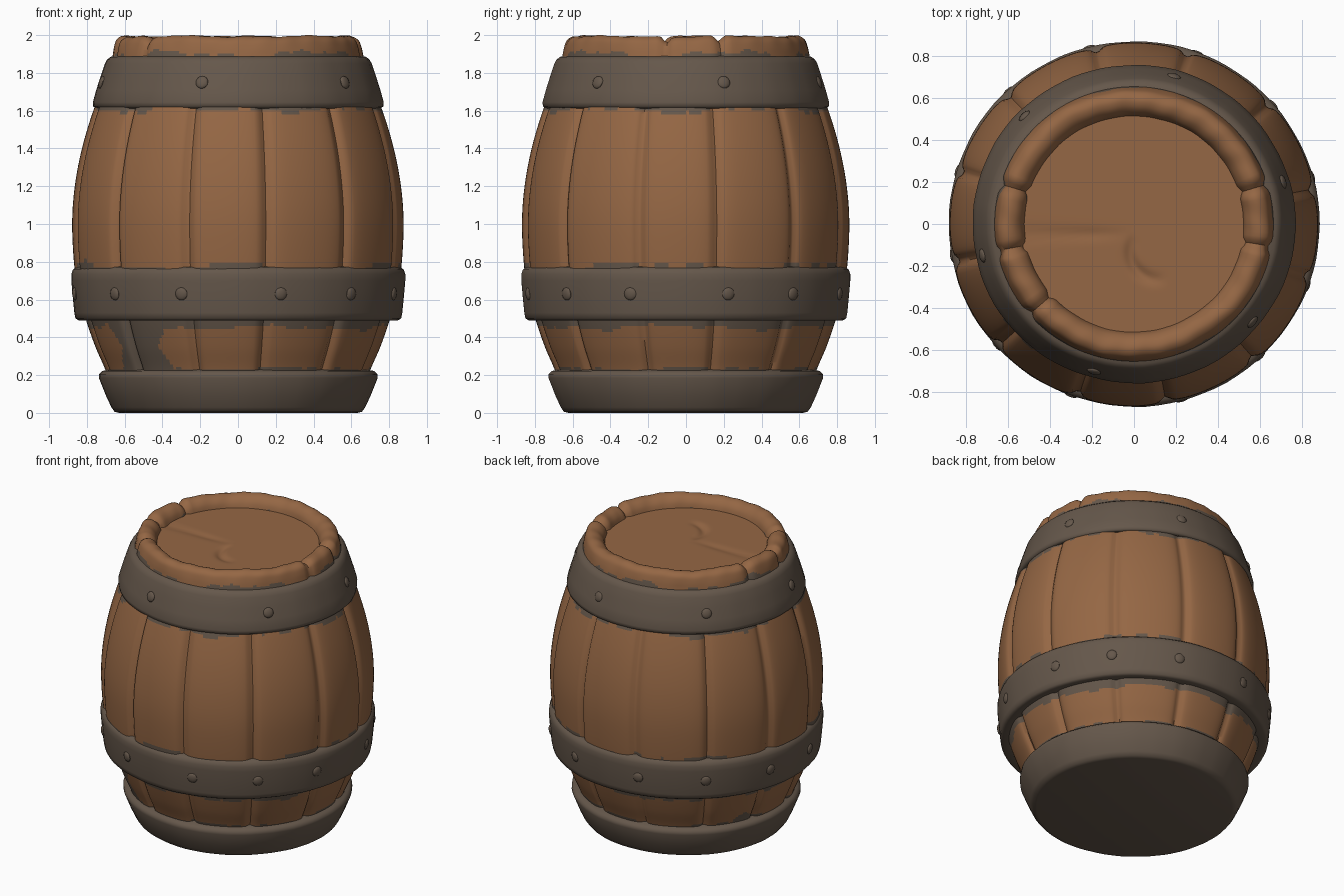
import bpy, bmesh, math, random
from mathutils import Vector

if "Cube" in bpy.data.objects:
    bpy.data.objects.remove(bpy.data.objects["Cube"])

random.seed(4)
YS = 0.985  # barrel is very slightly oval


def material(name, rgb):
    m = bpy.data.materials.new(name)
    m.diffuse_color = (*rgb, 1)
    m.use_nodes = True
    m.node_tree.nodes["Principled BSDF"].inputs["Base Color"].default_value = m.diffuse_color
    return m


WOOD = material("brown wood", (0.30, 0.135, 0.058))
IRON = material("dull grey iron", (0.130, 0.096, 0.070))


def finish(name, bm, mats, angle=50):
    bmesh.ops.recalc_face_normals(bm, faces=bm.faces[:])
    me = bpy.data.meshes.new(name)
    bm.to_mesh(me)
    bm.free()
    for m in mats:
        me.materials.append(m)
    me.shade_smooth()
    me.set_sharp_from_angle(angle=math.radians(angle))
    ob = bpy.data.objects.new(name, me)
    bpy.context.collection.objects.link(ob)
    return ob


def spline(pts, n):
    """Smooth curve through the points, n steps per span."""
    p = [Vector(q) for q in pts]
    p = [2 * p[0] - p[1]] + p + [2 * p[-1] - p[-2]]
    out = []
    for a, b, c, d in zip(p, p[1:], p[2:], p[3:]):
        for k in range(n):
            t = k / n
            out.append(0.5 * (2 * b + (c - a) * t + (2 * a - 5 * b + 4 * c - d) * t * t
                              + (3 * b - a - 3 * c + d) * t ** 3))
    return out + [p[-2]]


def lathe(name, profile, segs, mats, shape=None, paint=None, angle=50):
    """Spin an (r, z) profile; shape bends each point, paint picks a colour."""
    bm = bmesh.new()
    rings = []
    for r, z in profile:
        ring = []
        for i in range(segs):
            t = 2 * math.pi * i / segs
            rr, zz = shape(r, z, math.degrees(t)) if shape else (r, z)
            ring.append(bm.verts.new((rr * math.cos(t), rr * math.sin(t) * YS, zz)))
        rings.append(ring)
    for a, b in zip(rings, rings[1:]):
        for i in range(segs):
            j = (i + 1) % segs
            f = bm.faces.new((a[i], a[j], b[j], b[i]))
            if paint:
                c = f.calc_center_median()
                f.material_index = paint(c.z, math.degrees(math.atan2(c.y, c.x)) % 360)
    if profile[0][0] < 0.01 or profile[-1][0] < 0.01:
        bmesh.ops.remove_doubles(bm, verts=bm.verts[:], dist=1e-4)
    return finish(name, bm, mats, angle)


def gap(a, b):
    return abs((a - b + 180) % 360 - 180)


def wobble(t, seed):
    """Repeating ragged noise around the barrel, about -1..1."""
    a = math.radians(t)
    return (0.45 * math.sin(5 * a + seed) + 0.35 * math.sin(11 * a + 2.3 * seed)
            + 0.25 * math.sin(29 * a + 4.1 * seed))


# Staves: bulging wood wall with twelve uneven joints
joints = [11, 42, 73, 102, 134, 163, 192, 222, 252, 280, 311, 343]
swell = [random.uniform(-0.006, 0.004) for _ in joints]


def stave_shape(r, z, t):
    k = max((i for i, j in enumerate(joints) if j <= t), default=len(joints) - 1)
    d = min(gap(t, j) for j in joints)
    groove = 0.024 * math.exp(-(d / 1.5) ** 2)
    soft = 0.008 * math.exp(-(d / 4) ** 2)
    return r + swell[k] * min(1, d / 3) - groove - soft, z


def spill(z, t):
    """Iron colour strays a little onto the wood beside each hoop."""
    low = 0.235 + 0.015 * wobble(t, 1)
    if 150 < t < 245:
        low += 0.05 * max(0, wobble(t, 7))
    under = 0.45 + 0.02 * wobble(t, 2)
    over = 0.775 + 0.03 * wobble(t, 3)
    below_top = 1.605 + 0.03 * wobble(t, 5)
    above_top = 1.90 + 0.03 * wobble(t, 6)
    patch = z < 0.5 and gap(t, 226) < 10 + 45 * abs(z - 0.35)
    grey = z < low or under < z < over or below_top < z < above_top or patch
    return 1 if grey else 0


wall = [(0.66, 0.10), (0.705, 0.23), (0.757, 0.35), (0.806, 0.49), (0.842, 0.62),
        (0.868, 0.77), (0.880, 1.0), (0.866, 1.2), (0.828, 1.4), (0.768, 1.6),
        (0.705, 1.75), (0.667, 1.87)]
lathe("staves", spline(wall, 9), 288, [WOOD, IRON], stave_shape, spill)

# Rim: rounded wooden lip with a few cracks and a worn, wavy top
cracks = [17, 163, 192, 221, 350]


def rim_shape(r, z, t):
    d = min(gap(t, c) for c in cracks)
    cut = math.exp(-(d / 2.0) ** 2)
    top = max(0, (z - 1.9) / 0.09)
    r += 0.008 * wobble(t, 4) * top + (0.59 - r) * 0.25 * cut
    return r, z - top * (0.028 * cut + 0.006 * (1 + wobble(t, 9)))


lip = [(0.672, 1.84), (0.664, 1.89), (0.654, 1.94), (0.638, 1.98), (0.605, 2.0),
       (0.568, 1.992), (0.54, 1.965), (0.525, 1.93), (0.515, 1.88)]
lathe("rim", spline(lip, 4), 192, [WOOD, IRON], rim_shape,
      lambda z, t: 1 if z < 1.90 + 0.03 * wobble(t, 6) else 0)


# Lid: sunken disc with a small curled scar and a faint plank step
def lid_shape(r, z, t):
    x, y = r * math.cos(math.radians(t)), r * math.sin(math.radians(t))
    dx, dy = x - 0.12, y + 0.13
    a = math.degrees(math.atan2(dy, dx)) % 360
    if 150 < a < 285:
        fade = math.sin(math.radians((a - 150) / 135 * 180))
        z -= 0.02 * fade * math.exp(-((math.hypot(dx, dy) - 0.14) / 0.025) ** 2)
    if x < 0:
        z -= 0.008 * math.exp(-((y + 0.05) / 0.03) ** 2) * min(1, -x * 5)
    return r, z


lathe("lid", [(0.54 * k / 30, 1.92) for k in range(31)], 96, [WOOD], lid_shape)

# Hoops: three rounded iron bands, the lowest closing the base
bottom = [(0.0, 0.0), (0.63, 0.0), (0.655, 0.006), (0.672, 0.03), (0.70, 0.09),
          (0.738, 0.185), (0.737, 0.205), (0.72, 0.222), (0.67, 0.23)]
middle = [(0.78, 0.50), (0.845, 0.49), (0.862, 0.50), (0.868, 0.53), (0.877, 0.62),
          (0.884, 0.70), (0.884, 0.735), (0.876, 0.758), (0.858, 0.772), (0.83, 0.775)]
top = [(0.72, 1.625), (0.752, 1.612), (0.768, 1.622), (0.770, 1.645), (0.752, 1.71),
       (0.728, 1.785), (0.706, 1.85), (0.695, 1.87), (0.676, 1.885), (0.64, 1.89)]
for name, prof in (("bottom_hoop", bottom), ("middle_hoop", middle), ("top_hoop", top)):
    lathe(name, prof, 96, [IRON],
          lambda r, z, t: (r + 0.003 * wobble(t, 8) * (r > 0.1), z), angle=60)


# Rivets: low bumps on the two upper hoops
def rivets(name, angles, r, z, lean):
    bm = bmesh.new()
    for t in angles:
        a = math.radians(t)
        new = bmesh.ops.create_uvsphere(bm, u_segments=12, v_segments=8, radius=0.034)["verts"]
        out = Vector((math.cos(a), math.sin(a), lean)).normalized()
        for v in new:  # flatten along the outward direction
            v.co -= out * v.co.dot(out) * 0.6
            v.co += Vector((r * math.cos(a), r * math.sin(a) * YS, z))
    finish(name, bm, [IRON])


rivets("middle_rivets", [15, 41, 70, 104, 133, 163, 190, 222, 250, 285, 313, 340], 0.877, 0.63, -0.1)
rivets("top_rivets", [16, 75, 135, 192, 255, 320], 0.738, 1.75, 0.3)
